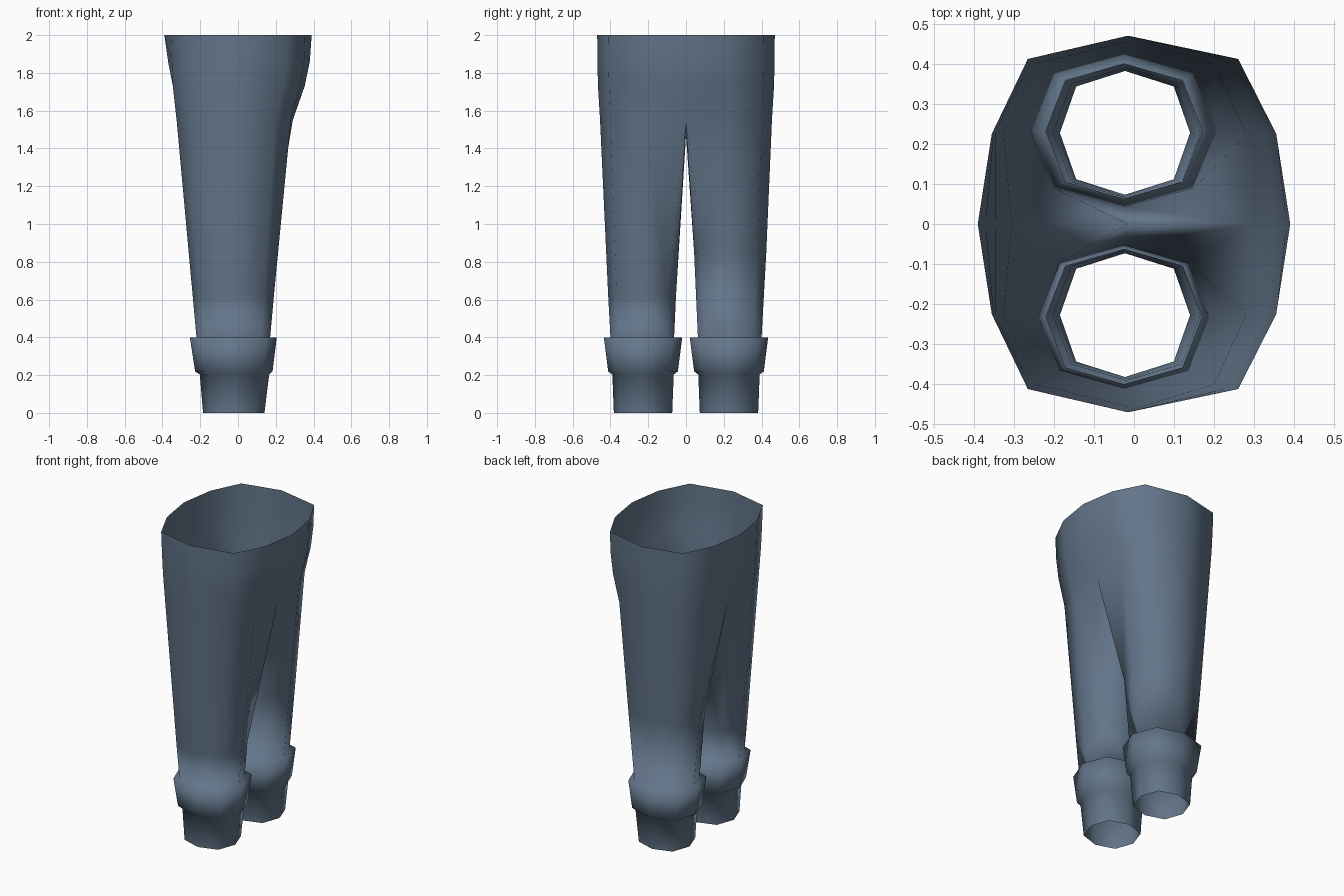
import bpy, bmesh

cube = bpy.data.objects.get("Cube")
if cube:
    bpy.data.objects.remove(cube, do_unlink=True)

# Cloth material
cloth = bpy.data.materials.new("slate_blue_cloth")
cloth.use_nodes = True
colour = (0.125, 0.18, 0.255, 1)
cloth.diffuse_color = colour
cloth.node_tree.nodes["Principled BSDF"].inputs["Base Color"].default_value = colour

bm = bmesh.new()


def ring(points, side):
    return [bm.verts.new((x, y * side, z)) for x, y, z in points]


def skin(a, b, closed):
    n = len(a)
    for i in range(n if closed else n - 1):
        j = (i + 1) % n
        bm.faces.new((a[i], a[j], b[j], b[i]))


def hip(z, back, back_side, back_corner, front_corner, front_side, front, outer, corner):
    """Half outline of the hips, from the middle seam round the outer side."""
    return [(back, 0, z), (back_side, 0.225, z), (back_corner, corner, z),
            (-0.015, outer, z), (front_corner, corner, z),
            (front_side, 0.225, z), (front, 0, z)]


def leg(z, x0, x1, y0, y1):
    """Eight-sided leg section within the given bounds."""
    cx, cy, rx, ry = (x0 + x1) / 2, (y0 + y1) / 2, (x1 - x0) / 2, (y1 - y0) / 2
    d = 0.75
    unit = [(-d, -d), (-1, 0), (-d, d), (0, 1), (d, d), (1, 0), (d, -d), (0, -1)]
    return [(cx + u * rx, cy + v * ry, z) for u, v in unit]


for side in (1, -1):
    # Hips, open at the waist
    rings = [ring(hip(*h), side) for h in (
        (2.00, -0.39, -0.355, -0.265, 0.26, 0.355, 0.39, 0.47, 0.412),
        (1.86, -0.37, -0.35, -0.26, 0.255, 0.35, 0.38, 0.469, 0.411),
        (1.73, -0.345, -0.345, -0.255, 0.24, 0.33, 0.353, 0.466, 0.408),
        (1.55, -0.305, -0.325, -0.245, 0.20, 0.28, 0.29, 0.455, 0.40))]
    for a, b in zip(rings, rings[1:]):
        skin(a, b, False)

    # Leg, cuff and ankle, open at the bottom
    previous = rings[-1] + ring([(-0.015, 0, 1.47)], side)
    knee = (0.85, -0.26, 0.21, 0.043, 0.425) if side > 0 else (0.62, -0.24, 0.19, 0.053, 0.412)
    for section in (knee,
                    (0.40, -0.22, 0.17, 0.063, 0.40),
                    (0.40, -0.255, 0.205, 0.02, 0.435),
                    (0.22, -0.227, 0.183, 0.043, 0.412),
                    (0.203, -0.202, 0.165, 0.065, 0.39),
                    (0.00, -0.185, 0.14, 0.073, 0.382)):
        current = ring(leg(*section), side)
        skin(previous, current, True)
        previous = current

# Join the halves along the middle seam
bmesh.ops.remove_doubles(bm, verts=bm.verts, dist=0.0005)
bmesh.ops.recalc_face_normals(bm, faces=bm.faces)
# Outward direction check against an outer side face
outer = max(bm.faces, key=lambda f: f.calc_center_median().y)
if outer.normal.y < 0:
    bmesh.ops.reverse_faces(bm, faces=bm.faces)
for face in bm.faces:
    face.smooth = True

mesh = bpy.data.meshes.new("trousers")
bm.to_mesh(mesh)
bm.free()
mesh.materials.append(cloth)
trousers = bpy.data.objects.new("trousers", mesh)
bpy.context.collection.objects.link(trousers)
